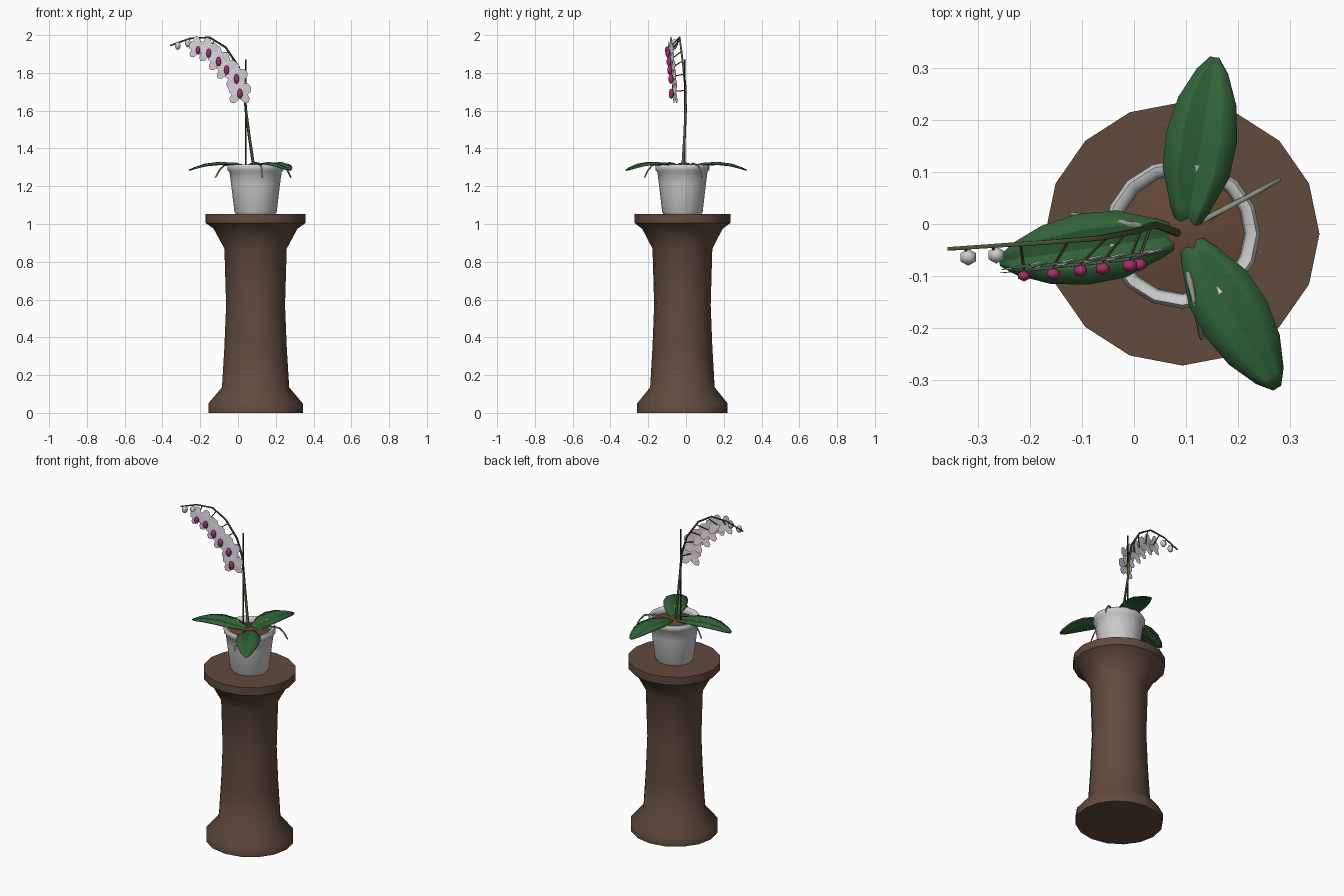
import bpy, bmesh, math
from mathutils import Vector, Matrix

if "Cube" in bpy.data.objects:
    bpy.data.objects.remove(bpy.data.objects["Cube"])

CX, CY = 0.093, -0.019   # shared axis of pedestal and pot


def mat(name, rgb):
    m = bpy.data.materials.new(name)
    m.diffuse_color = (*rgb, 1)
    m.use_nodes = True
    m.node_tree.nodes["Principled BSDF"].inputs["Base Color"].default_value = m.diffuse_color
    return m


WOOD = mat("brown_wood", (0.12, 0.07, 0.048))
WHITE = mat("white_glaze", (0.82, 0.82, 0.81))
SOIL = mat("bark", (0.13, 0.065, 0.035))
LEAF = mat("leaf_green", (0.03, 0.125, 0.04))
STEM = mat("stem_green", (0.07, 0.1, 0.035))
ROOT = mat("root_grey", (0.3, 0.32, 0.27))
STAKE = mat("stake_brown", (0.05, 0.03, 0.02))
PETAL = mat("petal_white", (0.75, 0.7, 0.74))
LIP = mat("lip_magenta", (0.38, 0.03, 0.15))


def finish(name, bm, material, angle=35):
    bmesh.ops.recalc_face_normals(bm, faces=bm.faces)
    me = bpy.data.meshes.new(name)
    bm.to_mesh(me)
    bm.free()
    ob = bpy.data.objects.new(name, me)
    bpy.context.collection.objects.link(ob)
    me.materials.append(material)
    if angle:
        bpy.ops.object.select_all(action='DESELECT')
        ob.select_set(True)
        bpy.context.view_layer.objects.active = ob
        bpy.ops.object.shade_smooth_by_angle(angle=math.radians(angle))
    return ob


def skin(bm, rings):
    for a, b in zip(rings, rings[1:]):
        n = len(a)
        for i in range(n):
            bm.faces.new((a[i], a[(i + 1) % n], b[(i + 1) % n], b[i]))
    bm.faces.new(rings[0][::-1])
    bm.faces.new(rings[-1])


def lathe(name, profile, material, sides=16, angle=35):
    bm = bmesh.new()
    rings = []
    for r, z in profile:
        rings.append([bm.verts.new((CX + r * math.cos(k * math.tau / sides),
                                    CY + 0.96 * r * math.sin(k * math.tau / sides), z))
                      for k in range(sides)])
    skin(bm, rings)
    return finish(name, bm, material, angle)


def tube(name, pts, radius, material, sides=6, end_radius=None):
    pts = [Vector(p) for p in pts]
    end_radius = end_radius or radius
    bm = bmesh.new()
    rings = []
    for i, p in enumerate(pts):
        t = (pts[min(i + 1, len(pts) - 1)] - pts[max(i - 1, 0)]).normalized()
        u = t.cross(Vector((0.1, 1, 0.05))).normalized()
        v = t.cross(u)
        r = radius + (end_radius - radius) * i / (len(pts) - 1)
        rings.append([bm.verts.new(p + r * (u * math.cos(k * math.tau / sides)
                                            + v * math.sin(k * math.tau / sides)))
                      for k in range(sides)])
    skin(bm, rings)
    return finish(name, bm, material, 60)


def blob(name, center, size, material, u=6, v=5):
    bm = bmesh.new()
    bmesh.ops.create_uvsphere(bm, u_segments=u, v_segments=v, radius=1,
                              matrix=Matrix.Translation(center) @ Matrix.Diagonal((*size, 1)))
    return finish(name, bm, material, 60)


# Pedestal, pot and planting bark
lathe("pedestal", [(0.25, 0), (0.25, 0.05), (0.178, 0.135), (0.165, 0.35), (0.156, 0.57),
                   (0.165, 0.87), (0.222, 0.975), (0.264, 1.005), (0.264, 1.053)], WOOD, angle=50)
lathe("pot", [(0.105, 1.053), (0.112, 1.065), (0.13, 1.215), (0.138, 1.275), (0.148, 1.285),
              (0.15, 1.305), (0.143, 1.316), (0.128, 1.314), (0.122, 1.3), (0.118, 1.26)],
      WHITE, angle=60)
lathe("potting_bark", [(0.12, 1.265), (0.12, 1.285), (0.07, 1.295), (0.015, 1.305)], SOIL)

# Leaves: channelled strips that arch over the rim
LEAF_SECTIONS = [(0, 0.012, 1.292), (0.15, 0.038, 1.302), (0.35, 0.064, 1.311), (0.55, 0.068, 1.315),
                 (0.75, 0.056, 1.308), (0.92, 0.03, 1.293), (1, 0.008, 1.284)]


def leaf(name, tip):
    base = Vector((0.1, -0.02, 0))
    d = Vector((*tip, 0)) - base
    side = Vector((-d.y, d.x, 0)).normalized()
    bm = bmesh.new()
    rows = []
    for t, w, z in LEAF_SECTIONS:
        c = base + d * t
        rows.append([bm.verts.new(c + side * w * s + Vector((0, 0, z + h * w)))
                     for s, h in ((-1, 0.04), (-0.55, 0.16), (0, 0), (0.55, 0.16), (1, 0.04))])
    for a, b in zip(rows, rows[1:]):
        for i in range(4):
            bm.faces.new((a[i], a[i + 1], b[i + 1], b[i]))
    ob = finish(name, bm, LEAF, 30)
    sol = ob.modifiers.new("thickness", 'SOLIDIFY')
    sol.thickness = 0.006
    sol.offset = 0


for n, tip in (("back", (0.155, 0.32)), ("front", (0.275, -0.315)), ("left", (-0.258, -0.072))):
    leaf("leaf_" + n, tip)

# Aerial roots draped over the rim
for n, a, b in (("right", (0.135, 0.008), (0.28, 0.085)),
                ("front", (0.1, -0.07), (0.13, -0.22)),
                ("left", (0.05, -0.01), (-0.12, 0.02))):
    pts = [(a[0] + (b[0] - a[0]) * t, a[1] + (b[1] - a[1]) * t, z)
           for t, z in ((0, 1.295), (0.35, 1.32), (0.72, 1.312), (0.88, 1.283), (1, 1.245))]
    tube("aerial_root_" + n, pts, 0.006, ROOT, end_radius=0.004)

# Support stake and arching flower stem
tube("stake", [(0.04, -0.006, 1.28), (0.04, -0.006, 1.87)], 0.004, STAKE)
STEM_PTS = [(0.085, -0.018, 1.29), (0.06, -0.008, 1.46), (0.042, -0.002, 1.6), (0.032, -0.003, 1.72),
            (0.004, -0.014, 1.83), (-0.065, -0.027, 1.935), (-0.15, -0.034, 1.988),
            (-0.255, -0.041, 1.982), (-0.358, -0.048, 1.945)]
tube("flower_stem", STEM_PTS, 0.008, STEM, end_radius=0.004)


def nearest_on_stem(p):
    best = None
    for a, b in zip(STEM_PTS, STEM_PTS[1:]):
        a, b = Vector(a), Vector(b)
        t = max(0, min(1, (p - a).dot(b - a) / (b - a).length_squared))
        q = a + (b - a) * t
        if best is None or (q - p).length < (best - p).length:
            best = q
    return best


# Flowers: five flat petals (angle, length, half width) around a magenta lip
PETALS = [(97, 0.078, 0.026), (18, 0.064, 0.032), (162, 0.064, 0.032),
          (-52, 0.078, 0.025), (-128, 0.078, 0.025)]
OUTLINE = [(0, -0.25), (0.45, -1), (0.85, -0.75), (1, 0), (0.85, 0.75), (0.45, 1), (0, 0.25)]


def flower(i, x, y, z, s):
    frame = Matrix.Translation((x, y + 0.014, z + 0.014)) @ Matrix.Rotation(math.radians(12), 4, 'Z')
    bm = bmesh.new()
    for k, (ang, length, half) in enumerate(PETALS):
        ca, sa = math.cos(math.radians(ang)), math.sin(math.radians(ang))
        depth = -0.004 if k in (1, 2) else 0.002
        vs = []
        for u, w in OUTLINE:
            l, m = u * length * s, w * half * s
            vs.append(bm.verts.new(frame @ Vector((l * ca - m * sa, depth + 0.006 * u, l * sa + m * ca))))
        bm.faces.new(vs)
    finish(f"flower_{i}_petals", bm, PETAL, 0)
    blob(f"flower_{i}_lip", (x, y, z), (0.0165 * s, 0.014 * s, 0.027 * s), LIP)
    c = frame.translation
    tube(f"flower_{i}_stalk", [nearest_on_stem(c), c], 0.003, STEM, sides=5)


for i, f in enumerate([(0.01, -0.078, 1.69, 1.0), (-0.008, -0.08, 1.768, 0.98), (-0.06, -0.086, 1.815, 0.95),
                       (-0.103, -0.09, 1.86, 0.93), (-0.155, -0.096, 1.905, 0.9),
                       (-0.212, -0.1, 1.92, 0.8)], 1):
    flower(i, *f)

# Unopened buds at the stem end
for i, (x, y, z) in enumerate([(-0.265, -0.06, 1.957), (-0.319, -0.064, 1.944)], 1):
    blob(f"bud_{i}", (x, y, z), (0.018, 0.017, 0.022), WHITE)
    tube(f"bud_{i}_stalk", [nearest_on_stem(Vector((x, y, z))), (x, y, z)], 0.003, STEM, sides=5)
